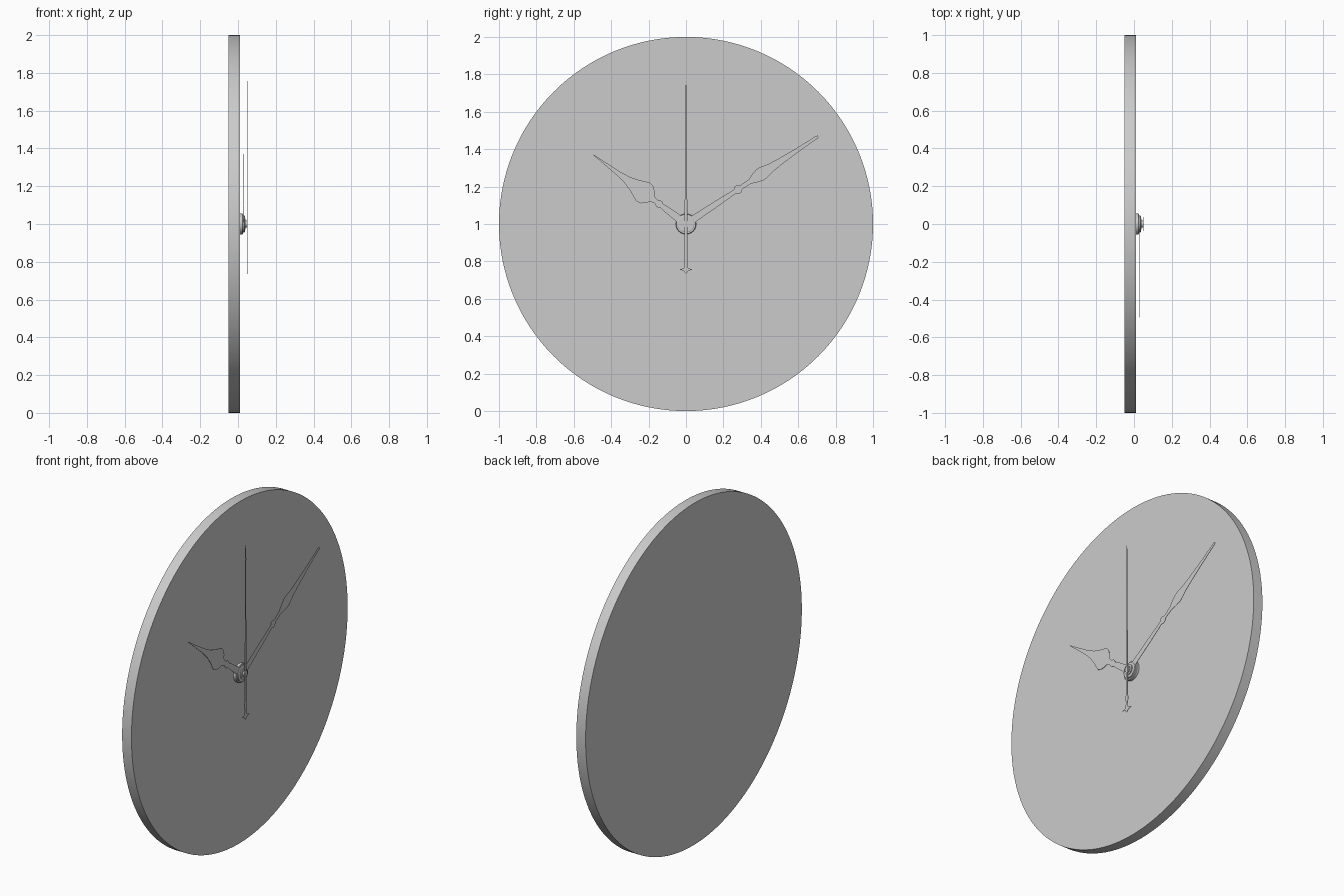
import bpy, bmesh, math

cube = bpy.data.objects.get("Cube")
if cube:
    bpy.data.objects.remove(cube)

grey = bpy.data.materials.new("plain grey")
grey.use_nodes = True
colour = (0.6, 0.6, 0.6, 1)
grey.diffuse_color = colour
grey.node_tree.nodes["Principled BSDF"].inputs["Base Color"].default_value = colour


def finish(name, bm, smooth):
    bmesh.ops.recalc_face_normals(bm, faces=bm.faces)
    mesh = bpy.data.meshes.new(name)
    bm.to_mesh(mesh)
    bm.free()
    mesh.materials.append(grey)
    obj = bpy.data.objects.new(name, mesh)
    bpy.context.collection.objects.link(obj)
    obj.location.z = 1
    if smooth:
        bpy.ops.object.select_all(action="DESELECT")
        obj.select_set(True)
        bpy.context.view_layer.objects.active = obj
        bpy.ops.object.shade_smooth_by_angle(angle=math.radians(30))
    return obj


def turned(name, profile, sides):
    """Spin (x, radius) steps about the clock axis and cap both ends."""
    bm = bmesh.new()
    rings = []
    for x, r in profile:
        angles = [2 * math.pi * i / sides for i in range(sides)]
        rings.append([bm.verts.new((x, r * math.cos(a), r * math.sin(a))) for a in angles])
    for a, b in zip(rings, rings[1:]):
        for i in range(sides):
            j = (i + 1) % sides
            bm.faces.new((a[i], a[j], b[j], b[i]))
    bm.faces.new(rings[0])
    bm.faces.new(rings[-1])
    return finish(name, bm, True)


def hand(name, x, y_tip, z_tip, outline, thick=0.002):
    """Thin symmetric hand from (distance, half width) steps."""
    length = math.hypot(y_tip, z_tip)
    c, s = y_tip / length, z_tip / length
    bm = bmesh.new()
    pairs = [[bm.verts.new((x, u * c - v * s, u * s + v * c)) for v in (w, -w)]
             for u, w in outline]
    for (a, b), (d, e) in zip(pairs, pairs[1:]):
        bm.faces.new((a, b, e, d))
    result = bmesh.ops.extrude_face_region(bm, geom=bm.faces[:])
    moved = [g for g in result["geom"] if isinstance(g, bmesh.types.BMVert)]
    bmesh.ops.translate(bm, verts=moved, vec=(thick, 0, 0))
    return finish(name, bm, False)


# Dial and stepped hub
turned("dial", [(-0.05, 1), (0.01, 1)], 128)
turned("hub_base", [(0.01, 0.055), (0.024, 0.055), (0.027, 0.052), (0.027, 0.045),
                    (0.034, 0.045), (0.036, 0.042)], 48)
turned("hub_cap", [(0.036, 0.03), (0.041, 0.03), (0.041, 0.018), (0.049, 0.018)], 32)

# Spade-shaped hour hand
hand("hour_hand", 0.027, -0.495, 0.37,
     [(0, 0.022), (0.14, 0.016), (0.16, 0.012), (0.17, 0.02), (0.185, 0.02),
      (0.2, 0.012), (0.225, 0.018), (0.24, 0.04), (0.26, 0.056), (0.285, 0.062),
      (0.31, 0.052), (0.34, 0.038), (0.39, 0.022), (0.45, 0.013), (0.55, 0.006), (0.618, 0.002)])

# Longer minute hand
hand("minute_hand", 0.031, 0.705, 0.468,
     [(0, 0.02), (0.2, 0.016), (0.3, 0.012), (0.315, 0.012), (0.325, 0.022), (0.34, 0.022),
      (0.355, 0.011), (0.41, 0.013), (0.44, 0.025), (0.475, 0.035), (0.5, 0.034),
      (0.54, 0.024), (0.6, 0.018), (0.7, 0.012), (0.82, 0.008), (0.84, 0.008), (0.848, 0.004)])

# Needle second hand with arrow-shaped counterweight
hand("second_hand", 0.048, 0, 1,
     [(-0.265, 0.002), (-0.25, 0.012), (-0.243, 0.036), (-0.236, 0.01), (-0.2, 0.007),
      (-0.185, 0.011), (-0.17, 0.011), (-0.155, 0.007), (0, 0.008), (0.3, 0.005),
      (0.66, 0.003), (0.672, 0.006), (0.684, 0.003), (0.756, 0.001)])
